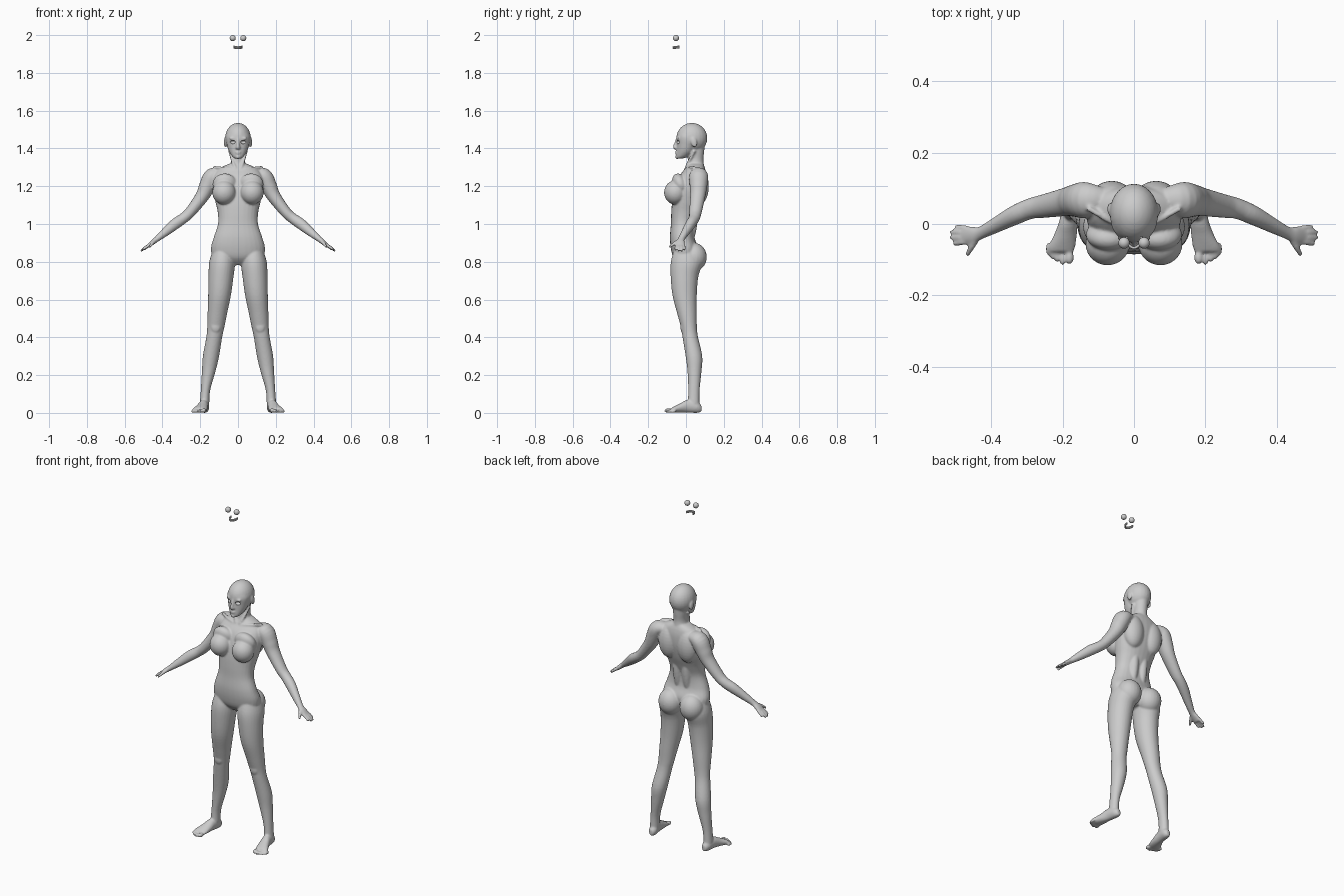
import bpy, bmesh, math
from mathutils import Vector, Matrix

bm = bmesh.new()


def spline(pts, steps):
    """Catmull-Rom resampling of section tuples."""
    out = []
    for i in range(len(pts) - 1):
        p = [pts[max(0, min(len(pts) - 1, i + k))] for k in (-1, 0, 1, 2)]
        for j in range(steps):
            t = j / steps
            out.append([0.5 * (2 * b + (c - a) * t + (2 * a - 5 * b + 4 * c - d) * t * t
                        + (3 * b - a - 3 * c + d) * t ** 3) for a, b, c, d in zip(*p)])
    return out + [list(pts[-1])]


def loft(sections, sides=(1,), ref=(0, 1, 0), axis=None, n=28, power=1.0, steps=5):
    """Sections are (x, y, z, half width, half depth)."""
    rows = spline(sections, steps)
    for s in sides:
        rings = []
        for i, r in enumerate(rows):
            c = Vector(r[:3])
            a, b = rows[max(i - 1, 0)], rows[min(i + 1, len(rows) - 1)]
            t = Vector(axis) if axis else (Vector(b[:3]) - Vector(a[:3])).normalized()
            v = Vector(ref)
            v = (v - t * v.dot(t)).normalized()
            u = v.cross(t)
            ring = []
            for k in range(n):
                ca, sa = math.cos(2 * math.pi * k / n), math.sin(2 * math.pi * k / n)
                ca = math.copysign(abs(ca) ** power, ca)
                sa = math.copysign(abs(sa) ** power, sa)
                p = c + u * r[3] * ca + v * r[4] * sa
                ring.append(bm.verts.new((p.x * s, p.y, p.z)))
            rings.append(ring)
        for p, q in zip(rings, rings[1:]):
            for k in range(n):
                bm.faces.new((p[k], p[(k + 1) % n], q[(k + 1) % n], q[k]))
        bm.faces.new(rings[0][::-1])
        bm.faces.new(rings[-1])


def blob(c, r, sides=(1,), tilt=0):
    """Ellipsoid, tilted about x."""
    for s in sides:
        m = (Matrix.Translation((c[0] * s, c[1], c[2])) @ Matrix.Rotation(tilt, 4, 'X')
             @ Matrix.Diagonal((*r, 1)))
        bmesh.ops.create_uvsphere(bm, u_segments=24, v_segments=16, radius=1, matrix=m)


def column(levels, **kw):
    """Horizontal loft from (z, half width, front y, back y)."""
    loft([(0, (f + b) / 2, z, w, (b - f) / 2) for z, w, f, b in levels], axis=(0, 0, 1), **kw)


BOTH = (1, -1)

# Torso and neck
column([(.782, .03, -.03, .03), (.82, .125, -.065, .055), (.87, .143, -.08, .065),
        (.93, .128, -.085, .045), (1.0, .106, -.08, .045), (1.06, .107, -.078, .065),
        (1.12, .12, -.073, .088), (1.19, .133, -.06, .105), (1.25, .13, -.038, .108),
        (1.29, .105, -.008, .102), (1.318, .05, .008, .092)], power=.9)
column([(1.27, .06, .0, .1), (1.305, .045, .005, .096), (1.34, .036, .01, .092),
        (1.38, .038, .008, .096), (1.42, .04, .01, .1)])
# Back, chest, hip and collar masses
blob((.062, .068, 1.2), (.062, .053, .1), BOTH)
blob((.03, .03, 1.02), (.028, .032, .14), BOTH, tilt=-.1)
blob((.074, -.056, 1.167), (.062, .06, .064), BOTH)
blob((.07, -.03, 1.21), (.065, .04, .06), BOTH, tilt=.4)
blob((.07, .043, .825), (.068, .067, .075), BOTH)
loft([(.012, -.004, 1.285, .007, .007), (.06, .006, 1.295, .007, .007),
      (.13, .045, 1.3, .008, .008)], BOTH, n=10)
loft([(.012, -.004, 1.29, .007, .007), (.028, .015, 1.33, .008, .008),
      (.045, .045, 1.39, .008, .008)], BOTH, n=10)

# Arms running into the palms
loft([(.07, .065, 1.265, .022, .03), (.132, .067, 1.255, .044, .05), (.163, .066, 1.2, .043, .046),
      (.19, .062, 1.146, .036, .04), (.253, .05, 1.063, .029, .033), (.29, .043, 1.03, .028, .029),
      (.333, .025, 1.0, .029, .027), (.39, -.005, .953, .022, .021), (.43, -.025, .92, .015, .018),
      (.453, -.031, .902, .013, .025), (.476, -.032, .882, .010, .026)], BOTH)
# Fingers and thumb
for y0, y1, x1, z1 in ((-.012, -.006, .5, .862), (-.025, -.022, .514, .855),
                       (-.038, -.038, .515, .857), (-.051, -.055, .506, .862)):
    loft([(.468, y0, .889, .008, .008), ((.472 + x1) / 2, (y0 + y1) / 2, .875, .0075, .0075),
          (x1, y1, z1, .0055, .0055)], BOTH, n=12)
loft([(.442, -.04, .91, .011, .01), (.456, -.066, .894, .009, .009),
      (.468, -.088, .877, .006, .006)], BOTH, ref=(0, 0, 1), n=12)

# Legs
loft([(.08, 0, .87, .05, .06), (.084, .003, .80, .068, .083), (.09, -.008, .72, .066, .073),
      (.098, -.007, .62, .060, .064), (.11, .006, .52, .051, .051), (.118, .016, .45, .045, .042),
      (.126, .023, .40, .042, .041), (.143, .042, .30, .043, .044), (.155, .045, .22, .036, .037),
      (.172, .042, .12, .025, .030), (.177, .04, .05, .025, .031)], BOTH, axis=(0, 0, 1))
blob((.118, -.015, .455), (.026, .015, .033), BOTH)
# Feet and toes
loft([(.175, .082, .022, .012, .016), (.176, .06, .03, .024, .03), (.183, .01, .035, .026, .034),
      (.192, -.03, .026, .032, .025), (.202, -.062, .018, .038, .017),
      (.205, -.078, .014, .036, .012)], BOTH, ref=(0, 0, 1), axis=(0, -1, 0))
for x, y, r in ((.181, -.093, .0125), (.2, -.096, .009), (.215, -.089, .0085),
                (.228, -.081, .008), (.239, -.07, .008)):
    blob((x, y, r), (r, .02, r), BOTH)

# Head: cranium, face, ears, nose, lips, chin, brows
blob((0, .031, 1.455), (.068, .082, .08))
column([(1.346, .016, -.05, -.02), (1.358, .031, -.053, .015), (1.385, .048, -.05, .045),
        (1.42, .059, -.049, .06), (1.46, .065, -.05, .07), (1.49, .055, -.042, .07)])
blob((.068, .042, 1.432), (.007, .016, .028), BOTH, tilt=.25)
loft([(0, -.045, 1.452, .006, .008), (0, -.054, 1.425, .007, .009),
      (0, -.06, 1.407, .01, .009), (0, -.05, 1.398, .01, .007)], n=12)
blob((.009, -.053, 1.403), (.006, .008, .005), BOTH)
blob((0, -.05, 1.381), (.016, .008, .004))
blob((0, -.049, 1.373), (.014, .009, .0045))
blob((0, -.046, 1.355), (.014, .012, .011))
blob((.027, -.041, 1.453), (.022, .008, .006), BOTH)

bmesh.ops.recalc_face_normals(bm, faces=bm.faces)
mesh = bpy.data.meshes.new("body")
bm.to_mesh(mesh)
bm.free()
body = bpy.data.objects.new("body", mesh)
bpy.context.collection.objects.link(body)

# Fuse the masses into one skin
fuse = body.modifiers.new("fuse", 'REMESH')
fuse.mode = 'VOXEL'
fuse.voxel_size = .005
fuse.use_smooth_shade = True
soft = body.modifiers.new("soften", 'SMOOTH')
soft.factor = .5
soft.iterations = 4


def ball(name, loc, r, scale=(1, 1, 1)):
    bpy.ops.mesh.primitive_uv_sphere_add(segments=24, ring_count=16, radius=r, location=loc)
    o = bpy.context.object
    o.name = name
    o.scale = scale
    bpy.ops.object.shade_smooth()
    return o


for side, s in (("right", 1), ("left", -1)):
    # Eye sockets
    cutter = ball(side + "_socket_cutter", (.028 * s, -.041, 1.434), .015, (1, 1, .6))
    cutter.hide_render = True
    cutter.hide_set(True)
    cut = body.modifiers.new(side + "_socket", 'BOOLEAN')
    cut.operation = 'DIFFERENCE'
    cut.object = cutter
    # Detached eyeballs above the head
    ball(side + "_eyeball", (.028 * s, -.053, 1.984), .016)

# Detached tooth rows
for name, z in (("upper_teeth", 1.938), ("lower_teeth", 1.931)):
    cu = bpy.data.curves.new(name, 'CURVE')
    cu.dimensions = '3D'
    cu.bevel_depth = .004
    cu.bevel_resolution = 2
    cu.use_fill_caps = True
    sp = cu.splines.new('POLY')
    sp.points.add(16)
    for i, p in enumerate(sp.points):
        a = math.pi * i / 16
        p.co = (.021 * math.cos(a), -.035 - .032 * math.sin(a), z + .003 - .004 * math.sin(a), 1)
    bpy.context.collection.objects.link(bpy.data.objects.new(name, cu))
